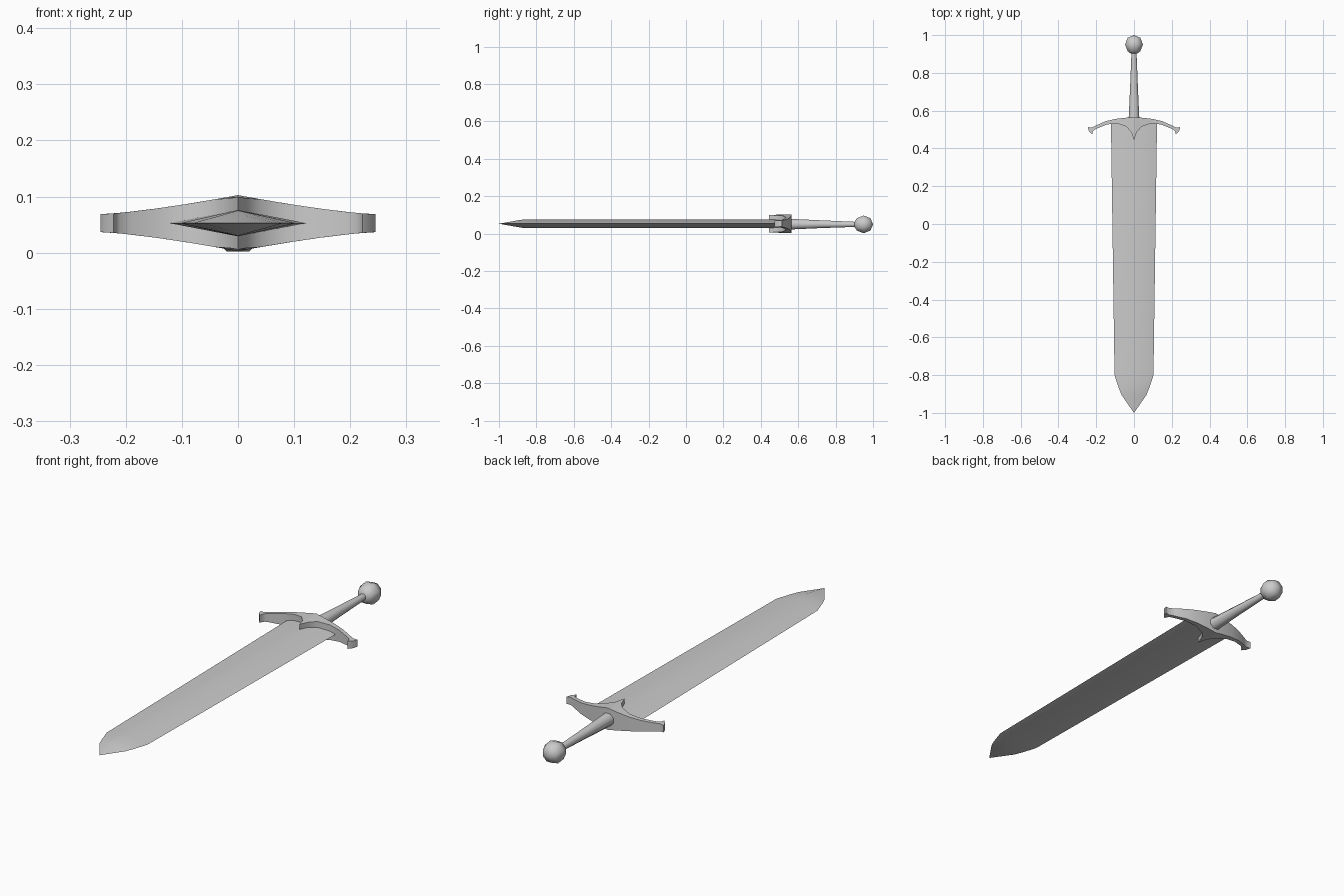
import bpy, bmesh, math

if "Cube" in bpy.data.objects:
    bpy.data.objects.remove(bpy.data.objects["Cube"])

ZC = 0.0525  # height of the sword's middle plane


def finish(name, bm, angle):
    bmesh.ops.recalc_face_normals(bm, faces=bm.faces)
    me = bpy.data.meshes.new(name)
    bm.to_mesh(me)
    bm.free()
    me.shade_smooth()
    me.set_sharp_from_angle(angle=math.radians(angle))
    ob = bpy.data.objects.new(name, me)
    bpy.context.collection.objects.link(ob)
    return ob


def loft(name, rings, angle, tip=None):
    """Skin a list of equal-sized rings, ending in caps or in a point."""
    bm = bmesh.new()
    rows = [[bm.verts.new(p) for p in r] for r in rings]
    n = len(rows[0])
    for a, b in zip(rows, rows[1:]):
        for i in range(n):
            j = (i + 1) % n
            bm.faces.new((a[i], a[j], b[j], b[i]))
    bm.faces.new(rows[0])
    if tip:
        t = bm.verts.new(tip)
        for i in range(n):
            bm.faces.new((rows[-1][i], rows[-1][(i + 1) % n], t))
    else:
        bm.faces.new(rows[-1])
    return finish(name, bm, angle)


# Blade: diamond section (y, half width, half thickness)
blade = [(0.54, 0.122, 0.0235), (-0.8, 0.103, 0.0235),
         (-0.87, 0.080, 0.0225), (-0.905, 0.066, 0.017)]
loft("blade", [[(w, y, ZC), (0, y, ZC + t), (-w, y, ZC), (0, y, ZC - t)]
               for y, w, t in blade], 50, (0, -1, ZC))


# Crossguard: back edge and front edge points, taller towards the middle
def half_height(x):
    return 0.016 + 0.034 * max(0, 1 - abs(x) / 0.245) ** 1.35


guard = [((0, .565), (0, .443)), ((.02, .564), (.014, .485)),
         ((.05, .562), (.04, .516)), ((.10, .556), (.09, .533)),
         ((.15, .544), (.142, .527)), ((.20, .522), (.19, .508)),
         ((.225, .510), (.211, .498)), ((.245, .513), (.218, .488)),
         ((.238, .490), (.222, .474))]


def guard_ring(back, front, s):
    hb, hf = half_height(back[0]), half_height(front[0])
    if front[0] < 0.03:
        hf -= 0.003
    return [(s * back[0], back[1], ZC + hb), (s * front[0], front[1], ZC + hf),
            (s * front[0], front[1], ZC - hf), (s * back[0], back[1], ZC - hb)]


loft("crossguard",
     [guard_ring(b, f, -1) for b, f in reversed(guard[1:])] +
     [guard_ring(b, f, 1) for b, f in guard], 40)


# Round sections along y for the grip and pommel
def circle(y, r, z, n=8):
    return [(r * math.cos(2 * math.pi * (i + .5) / n), y,
             z + r * math.sin(2 * math.pi * (i + .5) / n)) for i in range(n)]


loft("grip", [circle(0.55, 0.031, 0.050), circle(0.72, 0.0225, 0.050),
              circle(0.91, 0.0145, 0.049)], 50)

R = 0.051
loft("pommel", [circle(0.95 - R * math.cos(a), R * math.sin(a), 0.049)
                for a in (0.35, math.pi / 4, math.pi / 2, 3 * math.pi / 4)],
     60, (0, 1.0, 0.049))
